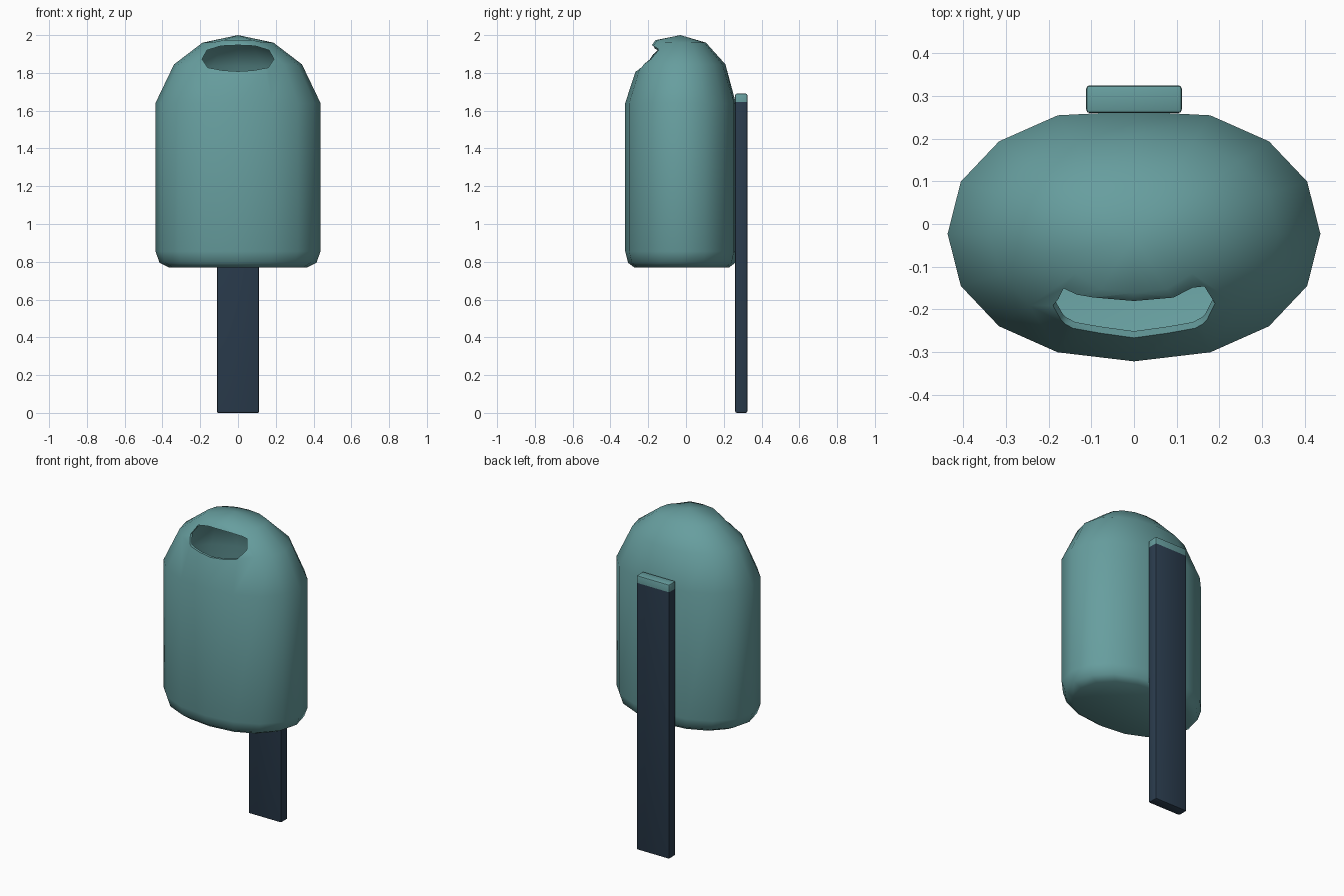
import bpy, bmesh, math

if "Cube" in bpy.data.objects:
    bpy.data.objects.remove(bpy.data.objects["Cube"])


def material(name, rgb):
    m = bpy.data.materials.new(name)
    m.diffuse_color = (*rgb, 1)
    m.use_nodes = True
    m.node_tree.nodes["Principled BSDF"].inputs["Base Color"].default_value = m.diffuse_color
    return m


teal = material("teal", (0.135, 0.342, 0.345))
navy = material("dark navy", (0.025, 0.048, 0.08))


def make_object(name, bm, *mats):
    bmesh.ops.recalc_face_normals(bm, faces=bm.faces)
    me = bpy.data.meshes.new(name)
    bm.to_mesh(me)
    bm.free()
    ob = bpy.data.objects.new(name, me)
    bpy.context.collection.objects.link(ob)
    for m in mats:
        me.materials.append(m)
    return ob


def activate(ob):
    bpy.ops.object.select_all(action='DESELECT')
    ob.select_set(True)
    bpy.context.view_layer.objects.active = ob


# Bin body: 16-sided oval rings with a domed top
SIDES, CY, RX, RY = 16, -0.023, 0.437, 0.299


def power(v):
    return math.copysign(abs(v) ** 0.93, v) if abs(v) > 1e-6 else 0.0


rings = [(0.77, 0.84), (0.795, 0.95), (0.855, 1), (1.64, 1),
         (1.845, 0.775), (1.96, 0.43)]
bm = bmesh.new()
loops = []
for z, s in rings:
    loop = []
    for i in range(SIDES):
        a = 2 * math.pi * i / SIDES
        x, y = RX * s * power(math.cos(a)), CY + RY * s * power(math.sin(a))
        # raised brow above the opening
        brow = z > 1.9 and y < CY and abs(x) < 0.1
        loop.append(bm.verts.new((x, min(y, 0.264) - 0.01 * brow, z + 0.013 * brow)))
    loops.append(loop)
for lo, hi in zip(loops, loops[1:]):
    for i in range(SIDES):
        j = (i + 1) % SIDES
        bm.faces.new((lo[i], lo[j], hi[j], hi[i]))
bm.faces.new(loops[0])
tip = bm.verts.new((0, -0.03, 2.0))
for i in range(SIDES):
    bm.faces.new((loops[-1][i], loops[-1][(i + 1) % SIDES], tip))
body = make_object("bin_body", bm, teal)

# Cutter for the slot opening
half = [(0, 1.947), (0.09, 1.943), (0.165, 1.92), (0.19, 1.872),
        (0.16, 1.828), (0.08, 1.813), (0, 1.808)]
outline = half + [(-x, z) for x, z in half[-2:0:-1]]
bm = bmesh.new()
face = bm.faces.new([bm.verts.new((x, -0.5, z)) for x, z in outline])
ext = bmesh.ops.extrude_face_region(bm, geom=[face])
bmesh.ops.translate(bm, vec=(0, 0.45, 0),
                    verts=[v for v in ext["geom"] if isinstance(v, bmesh.types.BMVert)])
cutter = make_object("opening_cutter", bm, teal)
cutter.hide_render = True

# Hollow the body and cut the opening
shell = body.modifiers.new("shell", 'SOLIDIFY')
shell.thickness = 0.015
shell.offset = -1
cut = body.modifiers.new("opening", 'BOOLEAN')
cut.operation = 'DIFFERENCE'
cut.solver = 'EXACT'
cut.object = cutter
activate(body)
bpy.ops.object.modifier_apply(modifier="shell")
bpy.ops.object.modifier_apply(modifier="opening")
bpy.data.objects.remove(cutter)
bpy.ops.object.shade_smooth_by_angle(angle=math.radians(52))

# Post: bevelled bar with a teal top end
Z_CAP = 1.645
bm = bmesh.new()
bmesh.ops.create_cube(bm, size=1)
for v in bm.verts:
    v.co = (v.co.x * 0.224, 0.2925 + v.co.y * 0.065, (v.co.z + 0.5) * 1.69)
bmesh.ops.bevel(bm, geom=bm.edges[:], offset=0.008, segments=2, profile=0.5, affect='EDGES')
bmesh.ops.bisect_plane(bm, geom=bm.verts[:] + bm.edges[:] + bm.faces[:],
                       plane_co=(0, 0, Z_CAP), plane_no=(0, 0, 1))
for f in bm.faces:
    f.material_index = 1 if f.calc_center_median().z > Z_CAP else 0
post = make_object("post", bm, navy, teal)
activate(post)
bpy.ops.object.shade_smooth_by_angle(angle=math.radians(30))
